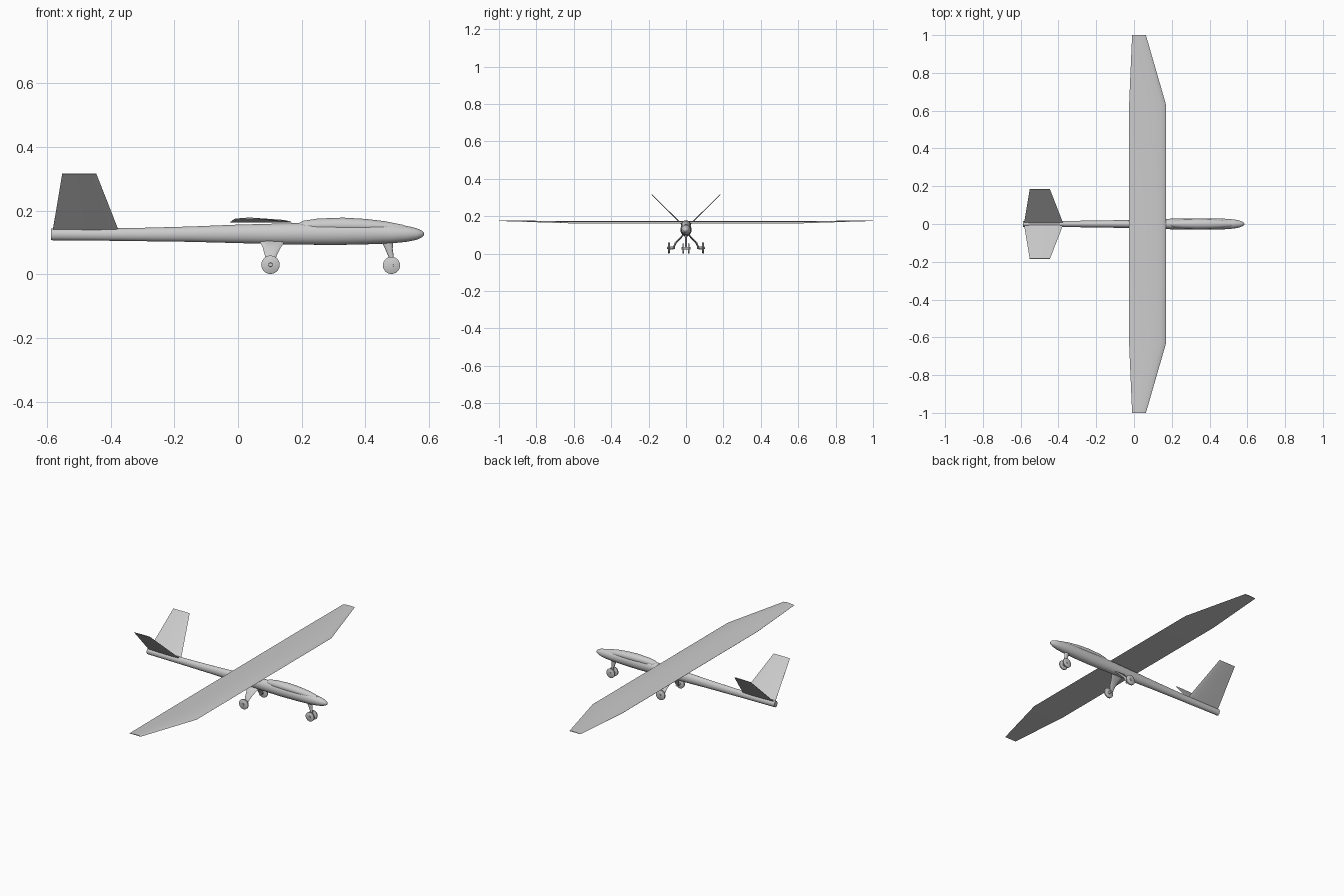
import bpy
import bmesh
from math import cos, sin, pi, radians
from mathutils import Vector

cube = bpy.data.objects.get("Cube")
if cube:
    bpy.data.objects.remove(cube, do_unlink=True)

grey = bpy.data.materials.new("light grey")
grey.use_nodes = True
COLOUR = (0.6, 0.6, 0.6, 1)
grey.diffuse_color = COLOUR
grey.node_tree.nodes["Principled BSDF"].inputs["Base Color"].default_value = COLOUR


def loft(name, rings, angle=35):
    """Skin a list of closed rings of points and cap both ends."""
    bm = bmesh.new()
    rows = [[bm.verts.new(p) for p in ring] for ring in rings]
    n = len(rows[0])
    for a, b in zip(rows, rows[1:]):
        for i in range(n):
            j = (i + 1) % n
            bm.faces.new((a[i], a[j], b[j], b[i]))
    bm.faces.new(rows[0][::-1])
    bm.faces.new(rows[-1])
    bmesh.ops.recalc_face_normals(bm, faces=bm.faces)
    mesh = bpy.data.meshes.new(name)
    bm.to_mesh(mesh)
    bm.free()
    mesh.materials.append(grey)
    obj = bpy.data.objects.new(name, mesh)
    bpy.context.collection.objects.link(obj)
    bpy.ops.object.select_all(action="DESELECT")
    obj.select_set(True)
    bpy.context.view_layer.objects.active = obj
    bpy.ops.object.shade_smooth_by_angle(angle=radians(angle))
    return obj


def oval(x, low, high, half, n=24):
    """Upright elliptical section across the body."""
    mid, r = (low + high) / 2, (high - low) / 2
    return [(x, half * cos(2 * pi * i / n), mid + r * sin(2 * pi * i / n))
            for i in range(n)]


def foil(rear, front, up, thick, bottom=0.0):
    """Aerofoil section from trailing to leading edge, thickened along up."""
    rear, front, up = Vector(rear), Vector(front), Vector(up)
    top = [(0, 0.1), (0.25, 0.6), (0.5, 0.92), (0.7, 1), (0.87, 0.8), (0.97, 0.4)]
    upper = [rear.lerp(front, t) + up * thick * h for t, h in top]
    lower = [rear.lerp(front, t) + up * thick * h * bottom for t, h in top[::-1]]
    return upper + [front] + lower


def disc(name, x, y, z, r, width, n=24):
    """Wheel with rounded shoulders, its axle along y."""
    profile = [(-0.5, 0.88), (-0.3, 1), (0.3, 1), (0.5, 0.88)]
    return loft(name, [[(x + r * s * cos(2 * pi * i / n), y + width * t,
                         z + r * s * sin(2 * pi * i / n)) for i in range(n)]
                       for t, s in profile])


def strut(name, sections):
    """Streamlined leg: each section is x, y, z, half length, half thickness."""
    return loft(name, [[(x + a * cos(pi * i / 6), y + b * sin(pi * i / 6), z)
                        for i in range(12)] for x, y, z, a, b in sections], 50)


# Body: slim tail boom swelling into a rounded nose
body = [(-0.588, 0.107, 0.144, 0.015), (-0.45, 0.106, 0.144, 0.016),
        (-0.3, 0.104, 0.146, 0.017), (-0.15, 0.102, 0.150, 0.019),
        (0, 0.098, 0.156, 0.022), (0.15, 0.094, 0.160, 0.027),
        (0.3, 0.092, 0.163, 0.030), (0.4, 0.094, 0.162, 0.030),
        (0.48, 0.097, 0.158, 0.028), (0.53, 0.102, 0.152, 0.024),
        (0.56, 0.108, 0.145, 0.018), (0.578, 0.116, 0.137, 0.010),
        (0.585, 0.124, 0.129, 0.002)]
loft("fuselage", [oval(*s) for s in body], 60)

# Raised hump ahead of the wing
hump = [(0.185, 0.13, 0.157, 0.008), (0.205, 0.13, 0.168, 0.017),
        (0.25, 0.13, 0.175, 0.023), (0.33, 0.13, 0.178, 0.026),
        (0.4, 0.13, 0.174, 0.025), (0.46, 0.13, 0.167, 0.021),
        (0.52, 0.13, 0.155, 0.014)]
loft("nose_hump", [oval(*s) for s in hump], 60)

# Wing: straight centre panel with tapered, slightly raised tips
stations = [(0, -0.026, 0.17, 0.162, 0.011), (0.63, -0.026, 0.17, 0.162, 0.011),
            (1, -0.01, 0.063, 0.174, 0.004)]
mirrored = [(-y, *rest) for y, *rest in stations[:0:-1]] + stations
loft("wing", [foil((rear, y, z), (front, y, z), (0, 0, 1), thick)
              for y, rear, front, z, thick in mirrored], 30)

for side, label in ((1, "left"), (-1, "right")):
    # V tail
    normal = Vector((0, -side, 1)).normalized()
    loft(label + "_tail_fin",
         [foil((-0.582, side * 0.004, 0.138), (-0.375, side * 0.004, 0.138),
               normal, 0.003, -1),
          foil((-0.552, side * 0.184, 0.316), (-0.445, side * 0.184, 0.316),
               normal, 0.002, -1)], 40)
    # Main gear
    strut(label + "_main_leg", [(0.108, side * 0.008, 0.108, 0.042, 0.006),
                                (0.106, side * 0.03, 0.083, 0.028, 0.006),
                                (0.103, side * 0.055, 0.057, 0.018, 0.006),
                                (0.102, side * 0.068, 0.028, 0.010, 0.005)])
    disc(label + "_main_axle", 0.102, side * 0.08, 0.03, 0.007, 0.044, 12)
    disc(label + "_main_wheel", 0.102, side * 0.091, 0.03, 0.029, 0.012)
    # Nose wheels
    disc(label + "_nose_wheel", 0.482, side * 0.015, 0.028, 0.027, 0.010)

# Nose leg and axle
strut("nose_leg", [(0.468, 0, 0.108, 0.019, 0.008), (0.474, 0, 0.08, 0.012, 0.006),
                   (0.481, 0, 0.055, 0.008, 0.005), (0.482, 0, 0.024, 0.007, 0.005)])
disc("nose_axle", 0.482, 0, 0.028, 0.007, 0.046, 12)
